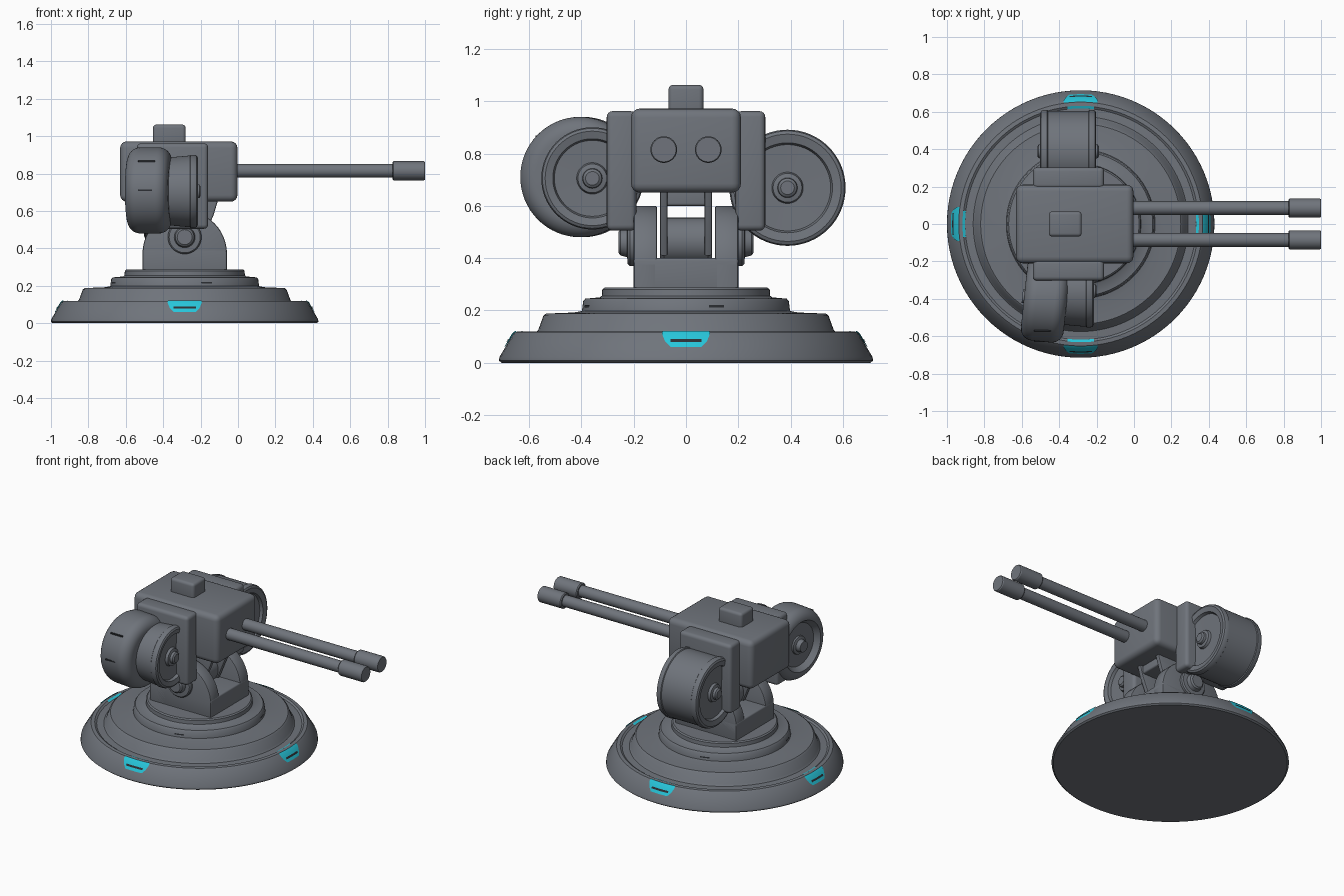
import bpy, bmesh, math
from mathutils import Matrix, Vector

if "Cube" in bpy.data.objects:
    bpy.data.objects.remove(bpy.data.objects["Cube"])

CX = -0.285  # axis of the round base


def material(name, rgb):
    m = bpy.data.materials.new(name)
    m.use_nodes = True
    m.diffuse_color = (*rgb, 1)
    bsdf = next(n for n in m.node_tree.nodes if n.type == 'BSDF_PRINCIPLED')
    bsdf.inputs["Base Color"].default_value = (*rgb, 1)
    return m


GREY = material("gunmetal grey", (0.16, 0.175, 0.2))
CYAN = material("cyan light", (0.02, 0.56, 0.7))
DARK = material("dark slot", (0.025, 0.028, 0.033))


def finish(name, bm, mat=GREY, angle=32):
    bmesh.ops.recalc_face_normals(bm, faces=bm.faces)
    mesh = bpy.data.meshes.new(name)
    bm.to_mesh(mesh)
    bm.free()
    mesh.materials.append(mat)
    ob = bpy.data.objects.new(name, mesh)
    bpy.context.collection.objects.link(ob)
    bpy.ops.object.select_all(action='DESELECT')
    ob.select_set(True)
    bpy.context.view_layer.objects.active = ob
    bpy.ops.object.shade_smooth_by_angle(angle=math.radians(angle))
    return ob


def box(name, lo, hi, bevel=0.02, mat=GREY):
    bm = bmesh.new()
    lo, hi = Vector(lo), Vector(hi)
    bmesh.ops.create_cube(bm, size=1, matrix=Matrix.Translation((lo + hi) / 2) @ Matrix.Diagonal((*(hi - lo), 1)))
    if bevel:
        bmesh.ops.bevel(bm, geom=bm.edges[:], offset=bevel, segments=4, profile=0.5, affect='EDGES')
    return finish(name, bm, mat)


def lathe(name, profile, loc, axis='Z', segs=48, tilt=0):
    """Revolve (radius, height) points round an axis, with capped ends."""
    turn = {'Z': Matrix(), 'X': Matrix.Rotation(math.pi / 2, 4, 'Y'),
            'Y': Matrix.Rotation(-math.pi / 2, 4, 'X')}[axis]
    bm = bmesh.new()
    rings = [[bm.verts.new((r * math.cos(t), r * math.sin(t), h))
              for t in (2 * math.pi * i / segs for i in range(segs))] for r, h in profile]
    for a, b in zip(rings, rings[1:]):
        for i in range(segs):
            j = (i + 1) % segs
            bm.faces.new((a[i], a[j], b[j], b[i]))
    bm.faces.new(rings[0])
    bm.faces.new(rings[-1])
    bm.transform(Matrix.Translation(loc) @ Matrix.Rotation(tilt, 4, 'Z') @ turn)
    return finish(name, bm)


def prism(name, outline, y0, y1, bevel=0.008):
    """Extrude an x-z outline from y0 to y1."""
    bm = bmesh.new()
    face = bm.faces.new([bm.verts.new((x, y0, z)) for x, z in outline])
    new = bmesh.ops.extrude_face_region(bm, geom=[face])["geom"]
    bmesh.ops.translate(bm, vec=(0, y1 - y0, 0), verts=[v for v in new if isinstance(v, bmesh.types.BMVert)])
    rims = [e for e in bm.edges if abs(e.verts[0].co.y - e.verts[1].co.y) < 1e-5]
    bmesh.ops.bevel(bm, geom=rims, offset=bevel, segments=2, profile=0.5, affect='EDGES')
    return finish(name, bm)


def patch(name, rows, direction, mat):
    """Thin curved sheet round the base; rows are (radius, height, half width)."""
    bm = bmesh.new()
    n = 8
    grid = []
    for r, z, w in rows:
        angles = [direction + w / r * (2 * i / n - 1) for i in range(n + 1)]
        grid.append([bm.verts.new((CX + r * math.cos(a), r * math.sin(a), z)) for a in angles])
    for a, b in zip(grid, grid[1:]):
        for i in range(n):
            bm.faces.new((a[i], a[i + 1], b[i + 1], b[i]))
    return finish(name, bm, mat)


# Stepped round base
lathe("base", [(0.705, 0), (0.715, 0.008), (0.713, 0.022), (0.662, 0.108), (0.652, 0.118),
               (0.63, 0.12), (0.618, 0.112), (0.575, 0.114), (0.565, 0.125), (0.545, 0.18), (0.535, 0.188),
               (0.43, 0.192), (0.398, 0.198), (0.393, 0.235), (0.385, 0.245), (0.33, 0.25),
               (0.322, 0.256), (0.32, 0.28), (0.312, 0.287)], (CX, 0, 0), segs=96)

# Lights and slots on the four sides of the base
for k in range(4):
    d = k * math.pi / 2
    patch("base_light", [(0.694, 0.061, 0.06), (0.682, 0.082, 0.08), (0.666, 0.11, 0.092), (0.654, 0.121, 0.09)], d, CYAN)
    patch("base_light_slot", [(0.687, 0.079, 0.06), (0.681, 0.09, 0.06)], d, DARK)
    patch("base_light_lip", [(0.632, 0.122, 0.07), (0.618, 0.116, 0.07)], d, CYAN)
    patch("step_slot", [(0.398, 0.212, 0.03), (0.397, 0.22, 0.03)], d + 0.3, DARK)

# Yoke: lower block and two arched cheeks
box("yoke_block", (CX - 0.225, -0.2, 0.27), (CX + 0.225, 0.2, 0.4), 0.01)
arch = [(CX + 0.225 * math.cos(t), 0.375 + 0.225 * math.sin(t))
        for t in (math.pi * i / 24 for i in range(25))]
for s in (-1, 1):
    prism("yoke_cheek", [(CX + 0.225, 0.285)] + arch + [(CX - 0.225, 0.285)], s * 0.11, s * 0.2)
    bolt = [(0.09, 0), (0.09, 0.02), (0.083, 0.028), (0.056, 0.03), (0.05, 0.055), (0.04, 0.063)]
    lathe("pivot_bolt", [(r, s * h) for r, h in bolt], (CX, s * 0.195, 0.46), 'Y', 32)
    prism("neck_plate", [(-0.47, 0.68), (-0.1, 0.68), (-0.13, 0.58), (-0.2, 0.41), (-0.37, 0.41), (-0.44, 0.58)],
          s * 0.07, s * 0.1)
lathe("pivot_drum", [(0.075, -0.1), (0.09, -0.085), (0.09, 0.085), (0.075, 0.1)], (CX, 0, 0.465), 'Y', 32)
box("neck_block", (-0.44, -0.1, 0.6), (-0.13, 0.1, 0.68), 0.01)

# Head with top hatch and side mounts
box("head", (-0.63, -0.21, 0.65), (-0.003, 0.21, 0.972), 0.035)
box("top_hatch", (-0.455, -0.067, 0.94), (-0.28, 0.067, 1.062), 0.018)
for s in (-1, 1):
    y = sorted((s * 0.19, s * 0.303))
    box("side_mount", (-0.54, y[0], 0.505), (-0.16, y[1], 0.962), 0.022)

# Twin barrels with muzzles
for s in (-1, 1):
    lathe("barrel", [(0.037, 0), (0.037, 0.85)], (-0.02, s * 0.085, 0.815), 'X', 32)
    lathe("muzzle", [(0.046, 0), (0.051, 0.006), (0.051, 0.168), (0.047, 0.174)], (0.826, s * 0.085, 0.815), 'X', 32)

# Left drum: straight, with rims and recessed faces, mirrored about its middle
half = [(0.165, 0.125), (0.172, 0.143), (0.205, 0.15), (0.217, 0.144), (0.222, 0.13),
        (0.222, 0.112), (0.217, 0.108), (0.217, 0.1)]
hub = [(0.026, 0.165), (0.036, 0.158), (0.038, 0.142), (0.055, 0.138), (0.06, 0.122)]
side = hub + half
lathe("left_drum", [(r, -h) for r, h in side] + [(r, h) for r, h in reversed(side)],
      (-0.352, 0.388, 0.669), 'X', 64)

# Right drum: narrow front part and a fat rounded rear part
front = hub + [(r * 0.88, h) for r, h in half]
lathe("right_drum_front", [(0.18, -0.02)] + [(r, h) for r, h in reversed(front)],
      (-0.365, -0.358, 0.705), 'X', 64)
rounded = [(0.165 + 0.065 * math.cos(t), 0.045 + 0.065 * math.sin(t))
           for t in (math.pi / 2 * i / 8 for i in range(9))]
back = [(r, -h - 0.01) for r, h in reversed(rounded)]
rear_hub = [(0.035, -0.13), (0.04, -0.1), (0.058, -0.095), (0.06, -0.085), (0.14, -0.085)]
lathe("right_drum_rear", rear_hub + back + rounded, (-0.468, -0.4, 0.71), 'X', 64, tilt=math.radians(-6))

# Dark slots on the fat drum
for y, z in ((-0.628, 0.712), (-0.572, 0.865)):
    box("drum_slot", (-0.535, y - 0.004, z - 0.004), (-0.445, y + 0.004, z + 0.004), 0, DARK)
